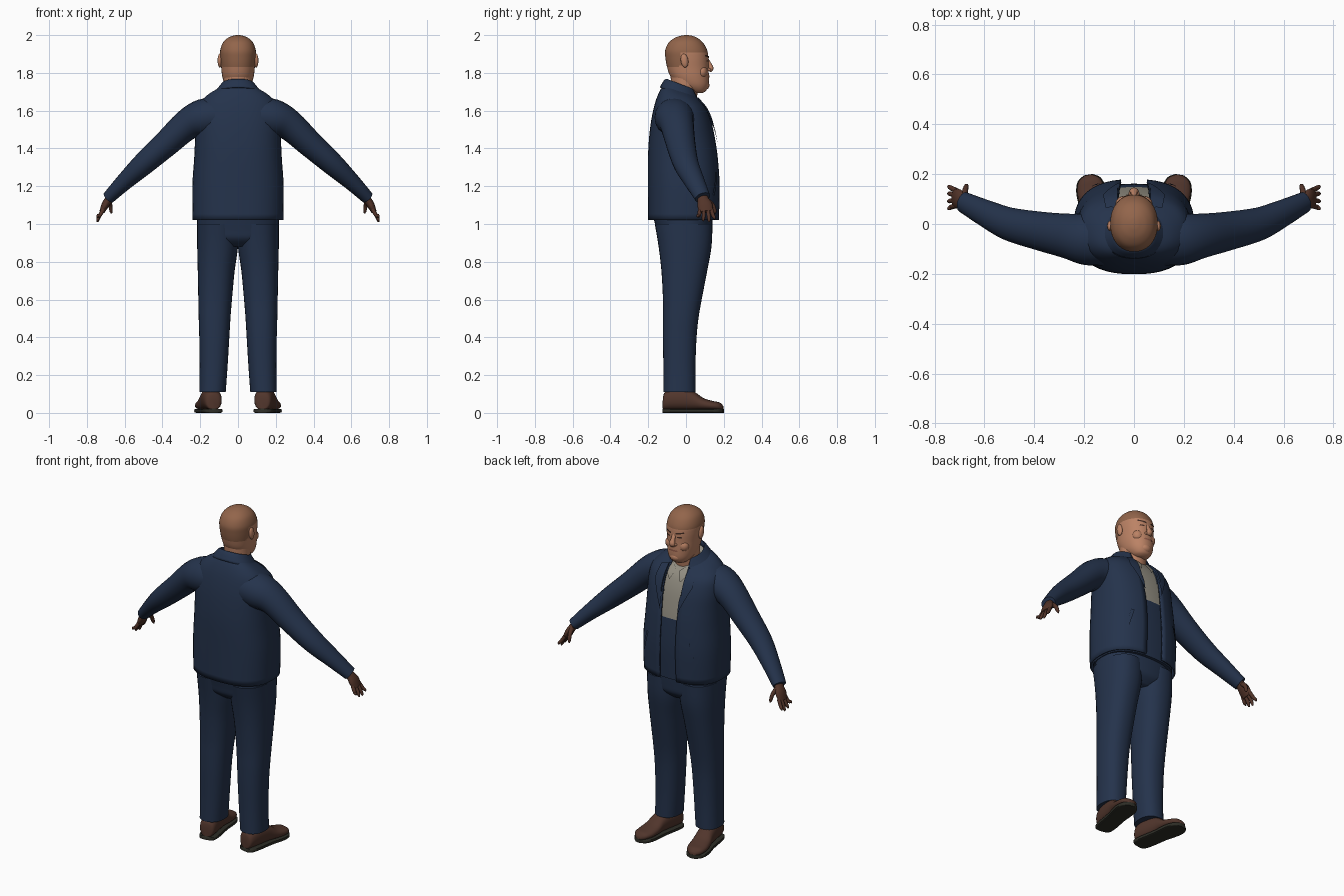
import bpy, bmesh, math
from mathutils import Vector, Matrix
from mathutils.bvhtree import BVHTree

if "Cube" in bpy.data.objects:
    bpy.data.objects.remove(bpy.data.objects["Cube"])


def material(name, rgb):
    m = bpy.data.materials.new(name)
    m.diffuse_color = (*rgb, 1)
    m.use_nodes = True
    m.node_tree.nodes["Principled BSDF"].inputs["Base Color"].default_value = m.diffuse_color
    return m


NAVY = material("navy cloth", (0.018, 0.033, 0.072))
SHIRT = material("grey shirt", (0.30, 0.28, 0.23))
FACE = material("face skin", (0.50, 0.225, 0.13))
SCALP = material("scalp skin", (0.29, 0.13, 0.07))
HAND = material("hand skin", (0.085, 0.034, 0.022))
LEATHER = material("brown leather", (0.082, 0.036, 0.025))
SOLE = material("dark sole", (0.026, 0.026, 0.019))
DARK = material("dark brow", (0.05, 0.022, 0.015))
LIP = material("lip", (0.30, 0.11, 0.07))


def spline(rows, steps=4):
    """Smooth interpolation through rows of numbers."""
    p = [rows[0]] + list(rows) + [rows[-1]]
    out = []
    for i in range(1, len(p) - 2):
        for k in range(steps):
            t = k / steps
            out.append([0.5 * (2 * b + (c - a) * t + (2 * a - 5 * b + 4 * c - d) * t * t
                               + (3 * b - a - 3 * c + d) * t ** 3)
                        for a, b, c, d in zip(*p[i - 1:i + 3])])
    return out + [list(rows[-1])]


def finish(name, bm, mats, rule=None, angle=50):
    bmesh.ops.recalc_face_normals(bm, faces=bm.faces)
    if rule:
        for f in bm.faces:
            f.material_index = rule(f.calc_center_median())
    me = bpy.data.meshes.new(name)
    bm.to_mesh(me)
    bm.free()
    ob = bpy.data.objects.new(name, me)
    bpy.context.collection.objects.link(ob)
    for m in mats:
        me.materials.append(m)
    bpy.context.view_layer.objects.active = ob
    ob.select_set(True)
    bpy.ops.object.shade_smooth_by_angle(angle=math.radians(angle))
    ob.select_set(False)
    return ob


def loft(name, rings, mats, closed=True, rule=None, angle=50):
    bm = bmesh.new()
    vs = [[bm.verts.new(p) for p in r] for r in rings]
    n = len(vs[0])
    for a, b in zip(vs, vs[1:]):
        for i in range(n if closed else n - 1):
            j = (i + 1) % n
            bm.faces.new((a[i], a[j], b[j], b[i]))
    if closed:
        bm.faces.new(vs[0])
        bm.faces.new(vs[-1])
    return finish(name, bm, mats, rule, angle)


def power(v, e):
    return math.copysign(abs(v) ** e, v)


def section(z, x0, x1, y0, y1, n=2.0, tilt=0.0, gap=0.0, count=32):
    """Horizontal rounded section; a gap leaves it open at the front."""
    hw, hy = (x1 - x0) / 2, (y1 - y0) / 2
    g = math.asin(min(1, gap / hw) ** (n / 2)) if gap else 0
    pts = []
    for i in range(count):
        a = g + (2 * math.pi - 2 * g) * i / (count - 1 if gap else count)
        x = (x0 + x1) / 2 + hw * power(math.sin(a), 2 / n)
        y = (y0 + y1) / 2 + hy * power(math.cos(a), 2 / n)
        pts.append((x, y, z - tilt * (y - y0)))
    return pts


def tube(name, rows, mat, side, steps=4, count=20):
    """Tube through rows of x, y, z, y radius, cross radius."""
    rows = spline(rows, steps)
    cs = [Vector(r[:3]) for r in rows]
    rings = []
    for i, r in enumerate(rows):
        t = (cs[min(i + 1, len(cs) - 1)] - cs[max(i - 1, 0)]).normalized()
        s = Vector((0, 1, 0))
        s = (s - t * s.dot(t)).normalized()
        u = t.cross(s)
        ring = []
        for k in range(count):
            a = 2 * math.pi * k / count
            p = cs[i] + s * r[3] * math.cos(a) + u * r[4] * math.sin(a)
            ring.append((p.x * side, p.y, p.z))
        rings.append(ring)
    return loft(name, rings, [mat])


def plate(name, base, quad, mat, side=1, lift=0.005, n=8):
    """Thin patch laid on the front of another part; quad holds x, z corners."""
    tree = BVHTree.FromObject(base, bpy.context.evaluated_depsgraph_get())
    a, b, c, d = [Vector(q) for q in quad]
    rings = []
    for i in range(n + 1):
        row = []
        for j in range(n + 1):
            q = a.lerp(b, i / n).lerp(d.lerp(c, i / n), j / n)
            o = Vector((q.x * side, 1, q.y))
            hit = tree.ray_cast(o, Vector((0, -1, 0)))[0]
            hit = hit or tree.find_nearest(Vector((o.x, 0.08, o.z)))[0]
            row.append((o.x, hit.y + lift, o.z))
        rings.append(row)
    return loft(name, rings, [mat], closed=False)


def ball(name, loc, size, mat, rot=0):
    bm = bmesh.new()
    m = Matrix.Translation(loc) @ Matrix.Rotation(rot, 4, 'X') @ Matrix.Diagonal((*size, 1))
    bmesh.ops.create_uvsphere(bm, u_segments=16, v_segments=10, radius=1, matrix=m)
    return finish(name, bm, [mat])


def thicken(ob, t):
    mod = ob.modifiers.new("thickness", 'SOLIDIFY')
    mod.thickness, mod.offset = t, 0


# Jacket body: z, half width, back, front, tilt, front gap
body = spline([(1.02, .236, -.196, .172, 0, .055), (1.2, .238, -.197, .176, 0, .052),
               (1.35, .228, -.197, .166, 0, .052), (1.45, .224, -.192, .152, 0, .055),
               (1.55, .224, -.18, .132, .03, .06), (1.64, .21, -.16, .105, .12, .062),
               (1.70, .16, -.137, .075, .25, .06), (1.735, .10, -.115, .05, .36, .055)])
jacket = loft("jacket_body", [section(z, -w, w, b, f, 2.5, t, g, 49) for z, w, b, f, t, g in body],
              [NAVY], closed=False)

# Shirt inside the jacket, covered by dark cloth below the chest
shirt = loft("shirt", [section(z, -w + .014, w - .014, b + .014, f - .014, 2.5, t)
                       for z, w, b, f, t, g in body],
             [SHIRT, NAVY], rule=lambda c: int(c.z < 1.385))
thicken(jacket, .008)

# Folded jacket collar
collar = spline([(1.715, .098, -.108, .05), (1.762, .086, -.10, .05),
                 (1.758, .094, -.115, .055), (1.722, .128, -.136, .075)], 3)
thicken(loft("jacket_collar", [section(z, -w, w, b, f, 2.2, .38, .055, 33) for z, w, b, f in collar],
             [NAVY], closed=False), .006)

# Trousers: hips and two legs
hips = spline([(.88, .10, -.10, .09), (.92, .195, -.145, .13),
               (.97, .215, -.158, .138), (1.05, .218, -.175, .142)])
loft("trouser_hips", [section(z, -w, w, b, f, 2.4) for z, w, b, f in hips], [NAVY])
leg = spline([(.11, .065, .205, -.12, .05), (.25, .055, .203, -.12, .05), (.4, .046, .205, -.122, .056),
              (.5, .04, .208, -.122, .066), (.6, .032, .21, -.122, .083), (.75, .018, .213, -.13, .112),
              (.88, .0, .216, -.145, .135), (1.0, -.002, .217, -.165, .14)])

for side, tag in ((1, "right"), (-1, "left")):
    loft("trouser_leg_" + tag, [[(x * side, y, h) for x, y, h in section(z, a, b, c, d, 2.3)]
                                for z, a, b, c, d in leg], [NAVY])

    # Sleeve
    tube("sleeve_" + tag, [(.10, -.06, 1.57, .105, .10), (.19, -.06, 1.56, .105, .10),
                           (.27, -.048, 1.525, .09, .082), (.38, -.028, 1.425, .078, .07),
                           (.50, .0, 1.318, .067, .06), (.60, .045, 1.225, .054, .046),
                           (.685, .088, 1.14, .042, .034)], NAVY, side)

    # Hand with four fingers and a thumb
    tube("palm_" + tag, [(.66, .078, 1.165, .027, .02), (.685, .09, 1.13, .03, .02),
                         (.703, .10, 1.10, .04, .02), (.72, .106, 1.065, .036, .014)], HAND, side)
    for k, (dy, tip) in enumerate(((-.03, 1.035), (-.01, 1.015), (.011, 1.01), (.03, 1.025))):
        tube(f"finger_{k}_{tag}", [(.712, .104 + dy, 1.078, .0105, .011),
                                   (.732, .106 + dy * 1.25, 1.045, .01, .01),
                                   (.742, .106 + dy * 1.45, tip + .01, .008, .008),
                                   (.745, .106 + dy * 1.5, tip, .003, .003)], HAND, side, 3, 10)
    tube("thumb_" + tag, [(.682, .112, 1.125, .014, .013), (.676, .14, 1.10, .012, .011),
                          (.672, .152, 1.07, .01, .009), (.67, .155, 1.055, .003, .003)],
         HAND, side, 3, 10)

    # Shoe upper and sole, turned outward: length, half width, height
    last = spline([(-.122, .022, .075), (-.112, .042, .11), (-.07, .05, .13), (.0, .05, .13),
                   (.045, .05, .112), (.09, .055, .08), (.14, .056, .064), (.18, .043, .055),
                   (.2, .014, .036)])
    turn = Matrix.Rotation(-.17 * side, 4, 'Z')
    for part, mat, low, grow in (("shoe_upper_", LEATHER, .015, 0), ("shoe_sole_", SOLE, 0, .004)):
        rings = []
        for s, w, h in last:
            top = h if part == "shoe_upper_" else .022
            n = 2.3 if part == "shoe_upper_" else 6
            ring = []
            for i in range(20):
                a = 2 * math.pi * i / 20
                p = turn @ Vector(((w + grow) * power(math.cos(a), 2 / n), s * (1 + grow),
                                   (top + low) / 2 + (top - low) / 2 * power(math.sin(a), 2 / n)))
                ring.append((p.x + .149 * side, p.y, p.z))
            rings.append(ring)
        loft(part + tag, rings, [mat])

    # Lapel, pocket welt and shirt collar point
    plate("lapel_" + tag, jacket, ((.06, 1.67), (.115, 1.655), (.125, 1.585), (.058, 1.43)),
          NAVY, side, .01)
    plate("pocket_welt_" + tag, jacket, ((.135, 1.27), (.15, 1.275), (.185, 1.155), (.17, 1.15)),
          NAVY, side, .008)
    plate("shirt_collar_" + tag, shirt, ((.012, 1.645), (.06, 1.685), (.06, 1.62), (.035, 1.59)),
          SHIRT, side, .009)

# Neck
neck = spline([(1.62, .07, -.07, .05), (1.7, .073, -.075, .062), (1.76, .075, -.08, .07),
               (1.84, .078, -.085, .07)])
loft("neck", [section(z, -w, w, b, f) for z, w, b, f in neck], [FACE])

# Head with a darker scalp above the brow and behind the ears
skull = spline([(1.693, .025, .045, .085), (1.705, .048, .01, .105), (1.735, .07, -.045, .119),
                (1.78, .083, -.082, .121), (1.83, .089, -.1, .119), (1.88, .094, -.109, .118),
                (1.92, .094, -.11, .112), (1.96, .08, -.092, .09), (1.985, .054, -.06, .06),
                (1.997, .024, -.026, .03), (2.0, .004, -.002, .008)], 6)
head = loft("head", [section(z, -w, w, b, f, 2.15, count=48) for z, w, b, f in skull], [FACE, SCALP],
            rule=lambda c: int(c.z > (1.908 if c.y > -.03 else 1.832)))

# Nose, mouth and chin
tube("nose", [(0, .112, 1.872, .008, .011), (0, .126, 1.845, .01, .013),
              (0, .132, 1.823, .014, .018), (0, .124, 1.808, .008, .012)], FACE, 1)
plate("mouth", head, ((-.03, 1.776), (.03, 1.776), (.024, 1.785), (-.024, 1.785)), LIP, 1, .004)
ball("chin", (0, .098, 1.735), (.036, .026, .026), FACE)

# Ears, cheeks, nostril wings, eyes and brows
for side, tag in ((1, "right"), (-1, "left")):
    ball("ear_" + tag, (.096 * side, -.008, 1.865), (.012, .02, .037), FACE, .15)
    ball("cheek_" + tag, (.042 * side, .082, 1.805), (.032, .03, .034), FACE)
    ball("nostril_" + tag, (.014 * side, .12, 1.817), (.009, .012, .008), FACE)
    plate("eye_" + tag, head, ((.022, 1.859), (.05, 1.859), (.047, 1.867), (.025, 1.866)),
          DARK, side, .003)
    plate("brow_" + tag, head, ((.014, 1.878), (.06, 1.888), (.058, 1.895), (.014, 1.888)),
          DARK, side, .005)
